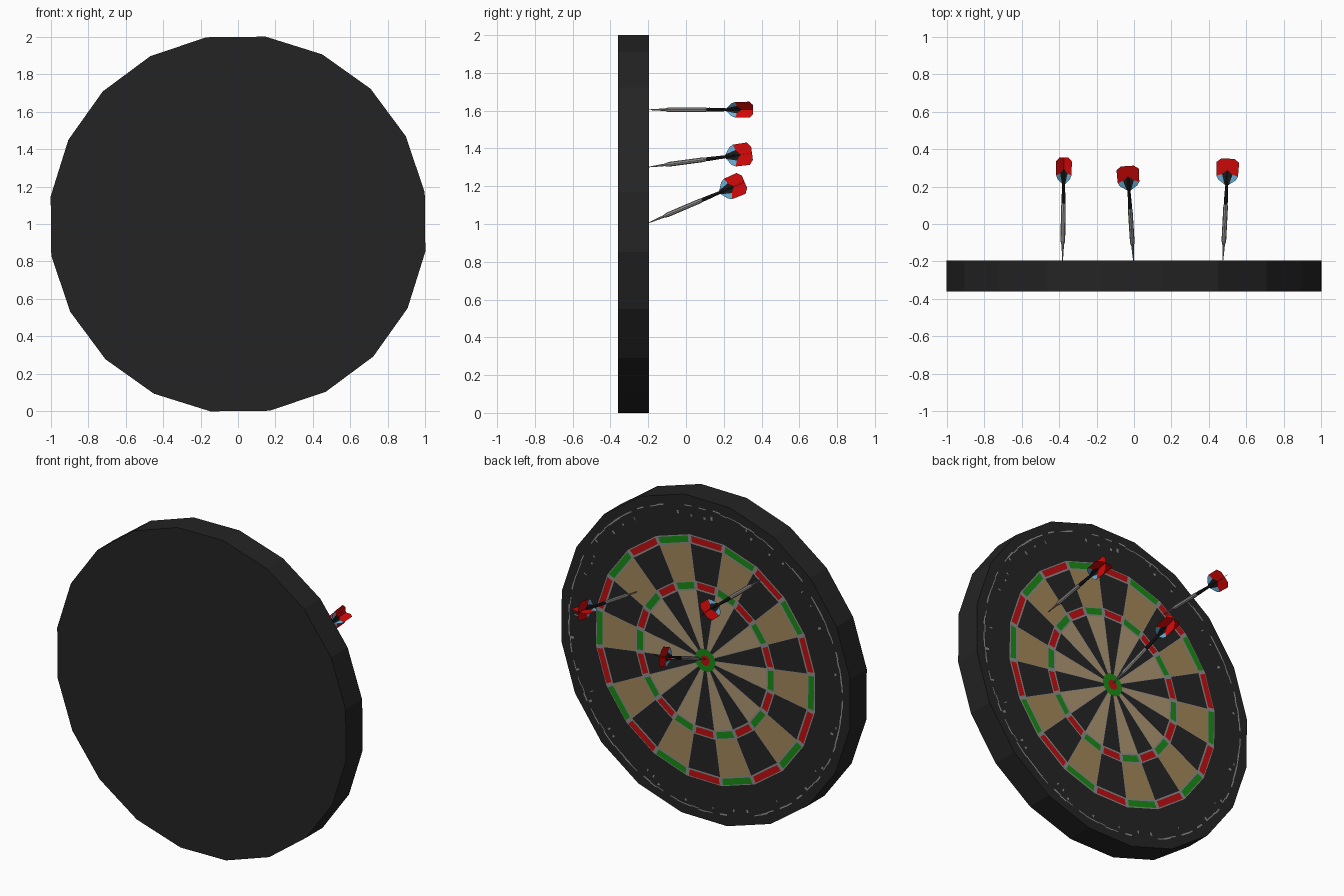
import bpy, bmesh, math, random
from mathutils import Matrix, Vector

if "Cube" in bpy.data.objects:
    bpy.data.objects.remove(bpy.data.objects["Cube"])

random.seed(4)
N = 20
STEP = 2 * math.pi / N
TILT = math.radians(-0.6)


def mat(name, r, g, b):
    lin = [((c / 255 + 0.055) / 1.055) ** 2.4 if c > 10 else c / 255 / 12.92 for c in (r, g, b)]
    m = bpy.data.materials.new(name)
    m.diffuse_color = (*lin, 1)
    m.use_nodes = True
    m.node_tree.nodes["Principled BSDF"].inputs["Base Color"].default_value = m.diffuse_color
    return m


BLACK = mat("board black", 36, 36, 36)
TAN = mat("sisal tan", 163, 135, 90)
PALE = mat("sisal pale tan", 174, 150, 114)
RED = mat("ring red", 190, 16, 18)
GREEN = mat("ring green", 24, 138, 20)
WIRE = mat("wire grey", 140, 140, 140)
STEEL = mat("barrel steel", 150, 148, 146)
FRED = mat("flight red", 215, 8, 8)
FBLUE = mat("flight blue", 105, 180, 222)
STEM = mat("stem black", 28, 28, 28)


def finish(name, bm, mats, matrix=None):
    me = bpy.data.meshes.new(name)
    bm.to_mesh(me)
    bm.free()
    for m in mats:
        me.materials.append(m)
    ob = bpy.data.objects.new(name, me)
    if matrix:
        ob.matrix_world = matrix
    bpy.context.collection.objects.link(ob)
    return ob


def pt(r, a, y):
    """Point on the board: radius, clockwise angle from the top, depth."""
    return Vector((r * math.sin(a), y, 1 + r * math.cos(a)))


def plate(bm, pts, index=0):
    f = bm.faces.new([bm.verts.new(p) for p in pts])
    f.material_index = index
    f.normal_update()
    if f.normal.y < 0:
        f.normal_flip()


def cell(bm, r0, r1, a0, a1, y, index=0, gap=0.0):
    """Sector patch with a constant gap along its two straight sides."""
    g0, g1 = gap / r0, gap / r1
    plate(bm, [pt(r0, a0 + g0, y), pt(r1, a0 + g1, y),
               pt(r1, a1 - g1, y), pt(r0, a1 - g0, y)], index)


def disc(bm, r, y, index=0, n=N):
    plate(bm, [pt(r, (i - 0.5) * 2 * math.pi / n + TILT, y) for i in range(n)], index)


# Board body: 20-sided drum
bm = bmesh.new()
loops = [[bm.verts.new(pt(1.0125, (i - 0.5) * STEP + TILT, y)) for i in range(N)]
         for y in (-0.36, -0.196)]
bm.faces.new(loops[0])
bm.faces.new(loops[1])
for i in range(N):
    j = (i + 1) % N
    bm.faces.new((loops[0][i], loops[0][j], loops[1][j], loops[1][i]))
bmesh.ops.recalc_face_normals(bm, faces=bm.faces)
finish("board_body", bm, [BLACK])

# Wire backing that shows between the scoring cells
bm = bmesh.new()
disc(bm, 0.768, -0.194)
finish("wire_backing", bm, [WIRE])

# Scoring cells: (inner radius, outer radius, side gap, even colour, odd colour)
bm = bmesh.new()
bands = [(0.068, 0.428, 0.002, 0, 2), (0.437, 0.477, 0.012, 3, 4),
         (0.486, 0.712, 0.002, 0, 1), (0.721, 0.760, 0.012, 3, 4)]
for i in range(N):
    a = (i - 0.5) * STEP + TILT
    for r0, r1, gap, even, odd in bands:
        cell(bm, r0, r1, a, a + STEP, -0.1915, odd if i % 2 else even, gap)
finish("scoring_cells", bm, [BLACK, TAN, PALE, RED, GREEN])

# Bullseye
bm = bmesh.new()
disc(bm, 0.072, -0.190, 0, 10)
disc(bm, 0.032, -0.188, 1, 10)
finish("bullseye", bm, [GREEN, RED])

# Worn number ring: broken grey line with flecks just inside it
bm = bmesh.new()
M = 120
for i in range(M):
    a = i * 2 * math.pi / M
    if random.random() < 0.8:
        r = 0.942 + random.uniform(-0.004, 0.004)
        cell(bm, r, r + random.uniform(0.005, 0.01), a, a + 2 * math.pi / M, -0.194)
    if random.random() < 0.3:
        r = random.uniform(0.875, 0.925)
        cell(bm, r, r + random.uniform(0.008, 0.025), a, a + random.uniform(0.006, 0.016), -0.194)
finish("number_ring", bm, [WIRE])


def lathe(name, profile, material, matrix, n=8):
    """Turned part along local z from (distance, radius) points."""
    bm = bmesh.new()
    rings = [[bm.verts.new((r * math.cos(k * 2 * math.pi / n), r * math.sin(k * 2 * math.pi / n), t))
              for k in range(n)] for t, r in profile]
    for a, b in zip(rings, rings[1:]):
        for k in range(n):
            j = (k + 1) % n
            bm.faces.new((a[k], a[j], b[j], b[k]))
    bm.faces.new(rings[0][::-1])
    bm.faces.new(rings[-1])
    finish(name, bm, [material], matrix)


# Flight outline split into black root, blue patch and red tail
FIN = [[(.40, 0), (.49, 0), (.465, .028), (.41, .012)],
       [(.41, .012), (.465, .028), (.455, .058), (.435, .047)],
       [(.49, 0), (.55, 0), (.55, .035), (.53, .06), (.455, .058), (.465, .028)]]


def dart(tag, tip, tail, roll):
    d = Vector(tail) - Vector(tip)
    m = (Matrix.Translation(tip) @ d.to_track_quat('Z', 'Y').to_matrix().to_4x4()
         @ Matrix.Rotation(math.radians(roll), 4, 'Z'))
    lathe("needle_" + tag, [(-0.01, .001), (.03, .004), (.09, .007)], STEEL, m)
    lathe("barrel_" + tag, [(.08, .006), (.105, .0125), (.29, .0125), (.305, .010)], STEEL, m)
    lathe("stem_" + tag, [(.30, .010), (.32, .0105), (.40, .008), (.48, .004)], STEM, m)
    bm = bmesh.new()
    for k in range(4):
        c, s = math.cos(k * math.pi / 2), math.sin(k * math.pi / 2)
        for index, poly in enumerate(FIN):
            f = bm.faces.new([bm.verts.new((r * c, r * s, t)) for t, r in poly])
            f.material_index = index
    finish("flight_" + tag, bm, [STEM, FBLUE, FRED], m)


# Three darts
dart("left", (-0.382, -0.195, 1.605), (-0.374, 0.355, 1.605), 45)
dart("right", (0.475, -0.195, 1.302), (0.503, 0.35, 1.375), 0)
dart("centre", (-0.003, -0.195, 1.007), (-0.035, 0.31, 1.223), 0)
